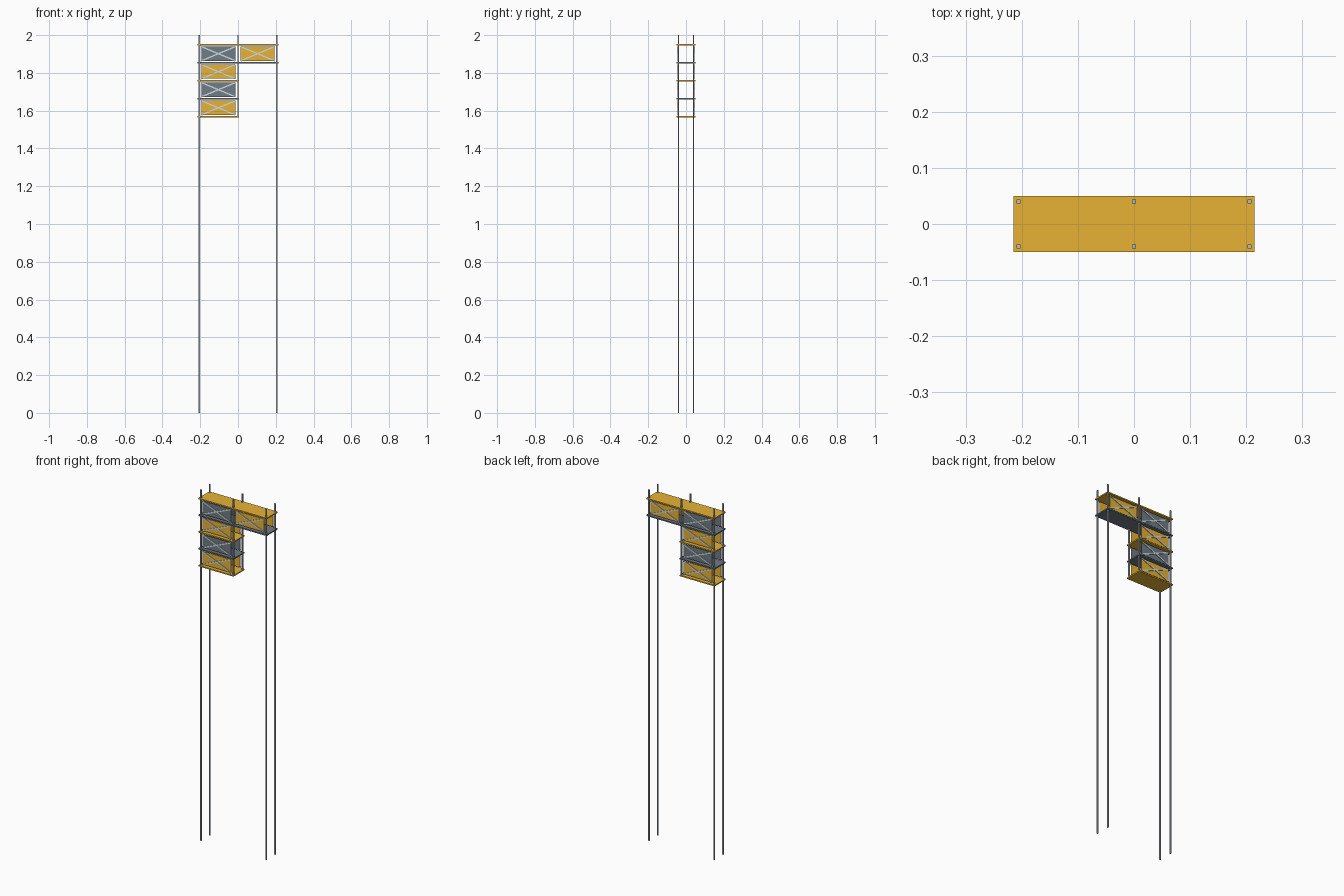
import bpy, math

if "Cube" in bpy.data.objects:
    bpy.data.objects.remove(bpy.data.objects["Cube"])

def material(name, rgb):
    m = bpy.data.materials.new(name)
    m.diffuse_color = (*rgb, 1)
    m.use_nodes = True
    m.node_tree.nodes["Principled BSDF"].inputs["Base Color"].default_value = m.diffuse_color
    return m

GOLD = material("gold_board", (0.82, 0.46, 0.037))
SLATE = material("slate_board", (0.16, 0.20, 0.24))
STEEL = material("steel_post", (0.46, 0.51, 0.56))
PALE = material("pale_brace", (0.62, 0.70, 0.72))

def box(name, centre, size, mat, angle=0):
    """Box of a given size, optionally turned about the y axis."""
    bpy.ops.mesh.primitive_cube_add(size=1, location=centre, rotation=(0, angle, 0))
    ob = bpy.context.object
    ob.name = name
    ob.scale = size
    bpy.ops.object.transform_apply(location=False, rotation=True, scale=True)
    ob.data.materials.append(mat)
    return ob

POST_X, POST_Y, POST_W = 0.206, 0.040, 0.007
SHELF_Z = [1.949, 1.854, 1.759, 1.663, 1.567]

# Tall corner posts and the short middle posts
for y in (-POST_Y, POST_Y):
    for x in (-POST_X, POST_X):
        box("corner_post", (x, y, 1.0), (POST_W, POST_W, 2.0), STEEL)
    low = SHELF_Z[-1]
    box("middle_post", (0, y, (low + 2) / 2), (POST_W, POST_W, 2 - low), STEEL)

# Shelves: two full width, the rest only on the left
for i, z in enumerate(SHELF_Z):
    right = 0.215 if i < 2 else 0.006
    box("shelf", ((right - 0.215) / 2, 0, z), (right + 0.215, 0.099, 0.007),
        SLATE if i % 2 else GOLD)

# Panels with crossed braces, on the front and back of each bay
PW, PH = 0.180, 0.075
bays = [(-0.104, i, GOLD if i % 2 else SLATE) for i in range(4)] + [(0.104, 0, GOLD)]
for x, i, mat in bays:
    z = (SHELF_Z[i] + SHELF_Z[i + 1]) / 2
    for side in (-1, 1):
        box("bay_panel", (x, side * POST_Y, z), (PW, 0.003, PH), mat)
        for turn in (-1, 1):
            box("cross_brace", (x, side * (POST_Y + 0.003), z),
                (math.hypot(PW, PH), 0.004, 0.007), PALE, turn * math.atan2(PH, PW))
